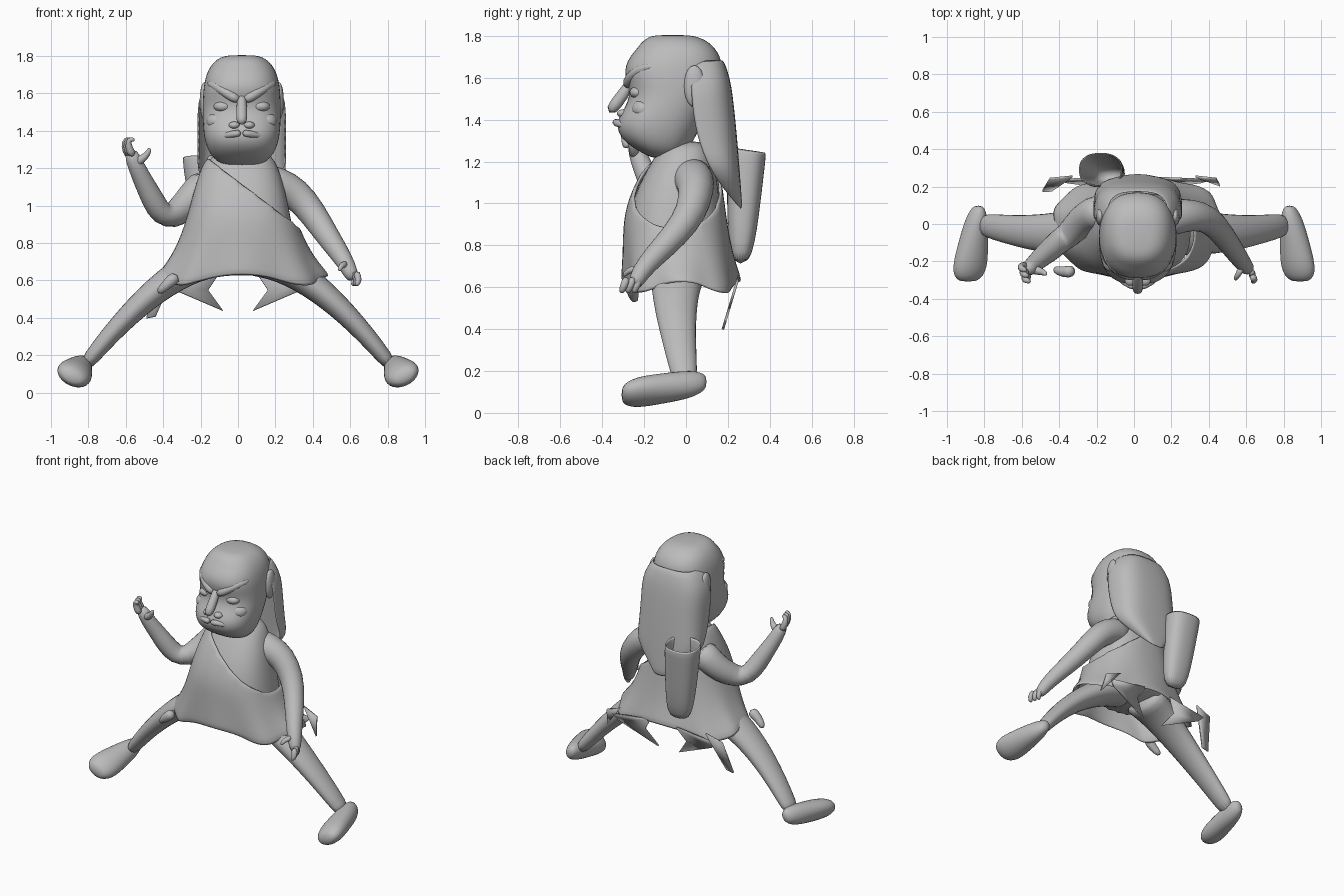
import bpy, bmesh
from math import sin, cos, pi, sqrt, radians
from mathutils import Vector

cube = bpy.data.objects.get("Cube")
if cube:
    bpy.data.objects.remove(cube)

GREY = (.5, .5, .5, 1)
clay = bpy.data.materials.new("clay grey")
clay.use_nodes = True
clay.diffuse_color = GREY
clay.node_tree.nodes["Principled BSDF"].inputs["Base Color"].default_value = GREY
SIDES = {"right": -1, "left": 1}


def finish(name, bm, levels=1, thickness=0):
    """Turn a bmesh into a smooth object, optionally subdivided and thickened."""
    bmesh.ops.recalc_face_normals(bm, faces=bm.faces[:])
    mesh = bpy.data.meshes.new(name)
    bm.to_mesh(mesh)
    bm.free()
    mesh.materials.append(clay)
    for polygon in mesh.polygons:
        polygon.use_smooth = True
    part = bpy.data.objects.new(name, mesh)
    bpy.context.scene.collection.objects.link(part)
    if thickness:
        part.modifiers.new("thickness", "SOLIDIFY").thickness = thickness
    if levels:
        smooth = part.modifiers.new("smooth", "SUBSURF")
        smooth.levels = smooth.render_levels = levels


def skin(rings, first_cap=True, last_cap=True, closed=True):
    """Bridge a list of point rings into one surface."""
    bm = bmesh.new()
    rows = [[bm.verts.new(point) for point in ring] for ring in rings]
    count = len(rows[0])
    for upper, lower in zip(rows, rows[1:]):
        for i in range(count if closed else count - 1):
            j = (i + 1) % count
            bm.faces.new((upper[i], upper[j], lower[j], lower[i]))
    if first_cap:
        bm.faces.new(rows[0])
    if last_cap:
        bm.faces.new(rows[-1])
    return bm


def steps(count):
    return [i / (count - 1) for i in range(count)]


def rounded_steps(count):
    """Fractions that crowd together near both ends."""
    return [(1 - cos(pi * i / count)) / 2 for i in range(1, count)]


def turn(count):
    return [2 * pi * i / count for i in range(count)]


def power(value, exponent):
    return abs(value) ** (2 / exponent) * (1 if value >= 0 else -1)


def level_ring(z, middle, half_width, front, back, count=24):
    """Rounded horizontal section between a front and a back depth."""
    return [Vector((middle + half_width * power(cos(t), 2.4),
                    (front + back) / 2 + (back - front) / 2 * power(sin(t), 2.4), z))
            for t in turn(count)]


def tube(name, path, start, end, depth=1, count=10):
    """Limb along a path, tapering from the start radius to the end radius."""
    points = [Vector(point) for point in path]
    last = len(points) - 1
    rings = []
    for i, point in enumerate(points):
        along = (points[min(i + 1, last)] - points[max(i - 1, 0)]).normalized()
        reference = Vector((0, 0, 1)) if abs(along.y) > .9 else Vector((0, 1, 0))
        across = along.cross(reference).normalized()
        radius = start + (end - start) * i / last
        inward = across.cross(along) * depth
        rings.append([point + radius * (across * cos(t) + inward * sin(t)) for t in turn(count)])
    finish(name, skin(rings))


def ball(name, location, size):
    bm = bmesh.new()
    bmesh.ops.create_uvsphere(bm, u_segments=16, v_segments=10, radius=1)
    bmesh.ops.scale(bm, vec=size, verts=bm.verts)
    bmesh.ops.translate(bm, vec=location, verts=bm.verts)
    finish(name, bm, levels=0)


# Head: a boxy egg with a jutting jaw and a heavy brow
MIDDLE = .02


def bump(u, centre, width):
    return max(0, 1 - ((u - centre) / width) ** 2)


rings = []
for u in rounded_steps(18):
    swell = (1 - abs(2 * u - 1) ** 3) ** (1 / 3)
    front = -.08 - .19 * swell - .07 * bump(u, .25, .2) - .03 * bump(u, .72, .15)
    back = -.08 + swell * (.1 + .17 * min(1.3 * u, 1))
    rings.append(level_ring(1.21 + .6 * u, MIDDLE, .21 * swell, front, back))
finish("head", skin(rings))

# Face
tube("nose", [(MIDDLE, -.25, 1.6), (MIDDLE, -.3, 1.52), (MIDDLE, -.37, 1.43)], .025, .035)
for word, side in SIDES.items():
    def face(x, y, z):
        return MIDDLE + side * x, y, z

    tube(word + "_lip", [face(0, -.34, 1.39), face(.07, -.32, 1.38), face(.15, -.25, 1.36)], .024, .01)
    tube(word + "_brow", [face(.01, -.28, 1.56), face(.08, -.27, 1.6), face(.14, -.23, 1.64),
                          face(.18, -.15, 1.66)], .03, .02)
    tube(word + "_lower_lid", [face(.04, -.26, 1.51), face(.1, -.25, 1.49), face(.16, -.2, 1.52)], .01, .01)
    ball(word + "_eye", face(.1, -.23, 1.53), (.05, .04, .03))
    ball(word + "_nostril", face(.04, -.3, 1.43), (.03, .03, .02))
    ball(word + "_cheek", face(.13, -.2, 1.45), (.06, .06, .05))
    ball(word + "_ear", face(.2, .04, 1.56), (.025, .05, .1))

# Hair hanging down the back to a point
rows = []
for v in steps(9):
    half_width = .24 * min(.7 + 2 * v, 1, 3.3 * (1.05 - v))
    front, back = .02 + .24 * v ** 3, .18 + .09 * sqrt(v)
    rows.append([(MIDDLE + half_width * power(cos(pi * s), 3), front + (back - front) * power(sin(pi * s), 3),
                  1.69 - .72 * v) for s in steps(13)])
finish("hair", skin(rows, False, False, closed=False), thickness=.015)


# Torso and tunic share one section rule; the tunic is larger and flares out
def body_section(z, grow, flare, count):
    v = (1.3 - z) / .6
    wide = flare * v ** 4
    return level_ring(z, MIDDLE, .1 + .2 * v ** .4 + grow + wide,
                      -.1 - .18 * sin(min(1, 1.4 * v) * pi / 2) - grow,
                      .08 + .11 * v ** .4 + grow + wide / 3, count)


finish("torso", skin([body_section(1.3 - .62 * v ** 1.5, 0, 0, 24) for v in steps(8)]))

# Tunic with a bare left shoulder and a rippled, drooping hem
rings = []
for v in steps(10):
    ring = body_section(1.28 - .66 * v, .02, .08, 40)
    ripple = max(0, 2 * v - 1) ** 2
    for t, point in zip(turn(40), ring):
        point.x *= 1 + ripple * (.05 * sin(t) + .03 * cos(9 * t))
        point.y *= 1 + ripple * .05 * cos(8 * t)
        point.z += ripple * (.01 - .06 * sin(2 * t) ** 2)
    rings.append(ring)
bm = skin(rings, False, False)
bmesh.ops.bisect_plane(bm, geom=bm.verts[:] + bm.edges[:] + bm.faces[:], plane_co=(-.14, 0, 1.24),
                       plane_no=(3, 0, 4), clear_outer=True)
finish("tunic", bm, thickness=.018)


# Ragged cloth tails at the back
def tail(name, outline):
    bm = bmesh.new()
    bm.faces.new([bm.verts.new((x, .2 + .3 * (z - .5), z)) for x, z in outline])
    finish(name, bm, levels=0, thickness=.012)


for word, side in SIDES.items():
    tail(word + "_inner_tail", [(side * .4, .6), (side * .1, .64), (side * .16, .55), (side * .08, .44),
                                (side * .36, .56)])
tail("right_outer_tail", [(-.33, .66), (-.45, .62), (-.49, .4), (-.44, .41)])
tail("left_outer_tail", [(.33, .66), (.44, .62), (.46, .5)])
tube("tunic_knot", [(-.32, -.25, .63), (-.38, -.26, .58), (-.43, -.24, .53)], .04, .02)

# Legs straddling wide, with long tilted feet
TILT = radians(26)
for word, side in SIDES.items():
    tube(word + "_leg", [(side * (.05 + .78 * u), -.05 * sin(pi * u), .73 - .6 * u ** 1.7) for u in steps(9)],
         .11, .04, depth=1.5, count=12)
    rings = []
    for v in rounded_steps(10):
        rounding = sqrt(1 - abs(2 * v - 1) ** 4)
        width, height = (.05 + .07 * v) * rounding, .072 * rounding
        rings.append([(side * (.83 + .06 * v + width * cos(t) * cos(TILT) - height * sin(t) * sin(TILT)),
                       .11 - .43 * v,
                       .15 - .065 * v + width * cos(t) * sin(TILT) + height * sin(t) * cos(TILT))
                      for t in turn(14)])
    finish(word + "_foot", skin(rings))

# Left arm hanging, with hand
tube("left_arm", [(.12, .02, 1.13), (.22, .04, 1.11), (.31, .05, 1.07), (.4, .03, .96), (.47, -.05, .85),
                  (.54, -.15, .75), (.59, -.22, .67), (.62, -.25, .6)], .11, .035, count=12)
tube("left_thumb", [(.58, -.23, .69), (.55, -.28, .68), (.54, -.3, .65)], .022, .01)

# Right arm raised, with a clawed hand
tube("right_arm", [(-.15, .07, 1.13), (-.22, .06, 1.07), (-.28, .02, 1), (-.35, -.06, .94), (-.41, -.1, .95),
                   (-.46, -.15, 1.04), (-.5, -.18, 1.12), (-.54, -.22, 1.2), (-.58, -.25, 1.3)],
     .1, .04, count=12)
tube("right_thumb", [(-.55, -.24, 1.23), (-.51, -.25, 1.25), (-.48, -.26, 1.28), (-.47, -.27, 1.31)], .03, .01)

# Fingers, fanned out from each palm
for i, word in enumerate(("back", "middle", "front")):
    fan = Vector((.01, -.03, 0)) * (i - 1)
    hanging = [(.62, -.25, .65), (.64, -.27, .6), (.62, -.28, .57)]
    tube("left_%s_finger" % word, [fan + Vector(joint) for joint in hanging], .024, .014, count=8)
    curled = [(-.57, -.25, 1.26), (-.6, -.26, 1.32), (-.59, -.27, 1.36), (-.56, -.28, 1.35)]
    tube("right_%s_finger" % word, [fan + Vector(joint) for joint in curled], .027, .013, count=8)

# Open quiver on the back
rings = []
for v in steps(6):
    middle, depth = .26 + .03 * v, .04 + .055 * sqrt(v)
    rings.append(level_ring(.71 + .55 * v, -.13 - .05 * v, .07 + .05 * sqrt(v), middle - depth, middle + depth))
for point in rings[-1]:
    point.z -= .15 * (point.y - middle)
finish("quiver", skin(rings, last_cap=False), thickness=.012)
